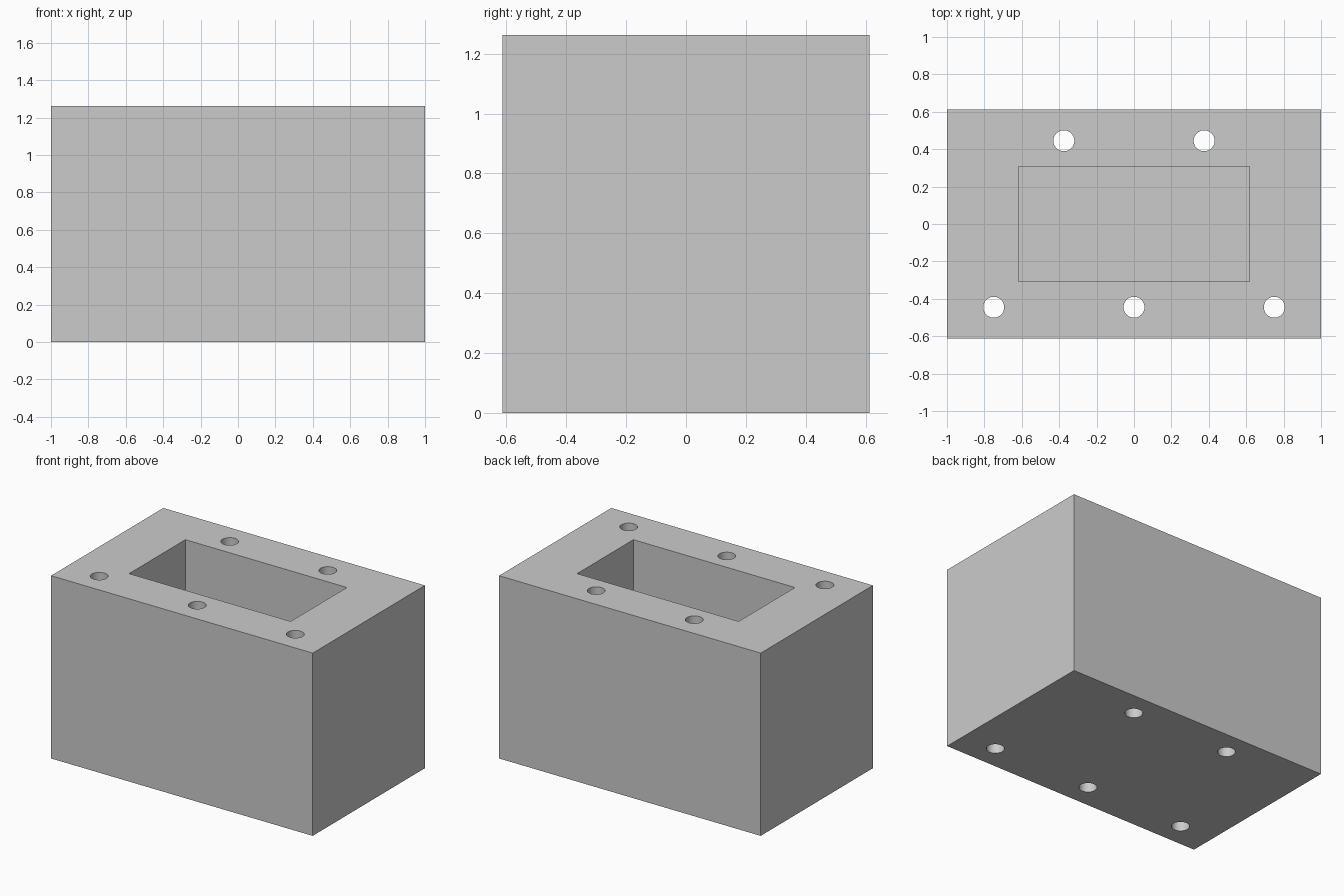
import bpy
import math

WIDTH, DEPTH, HEIGHT = 2.0, 1.225, 1.263
POCKET_X, POCKET_Y, FLOOR = 1.235, 0.614, 0.31
HOLE_RADIUS, HOLE_Y = 0.056, 0.445

default = bpy.data.objects.get("Cube")
if default:
    bpy.data.objects.remove(default, do_unlink=True)

# Single grey material
grey = bpy.data.materials.new("light grey")
grey.use_nodes = True
colour = (0.6, 0.6, 0.6, 1)
grey.diffuse_color = colour
grey.node_tree.nodes["Principled BSDF"].inputs["Base Color"].default_value = colour


def box(name, size, bottom):
    bpy.ops.mesh.primitive_cube_add(size=1, location=(0, 0, bottom + size[2] / 2))
    obj = bpy.context.object
    obj.name = name
    obj.scale = size
    bpy.ops.object.transform_apply(location=True, rotation=False, scale=True)
    obj.data.materials.append(grey)
    return obj


def cut(target, cutter):
    cutter.hide_render = True
    mod = target.modifiers.new(cutter.name, 'BOOLEAN')
    mod.operation = 'DIFFERENCE'
    mod.solver = 'EXACT'
    mod.object = cutter
    bpy.context.view_layer.objects.active = target
    bpy.ops.object.modifier_apply(modifier=mod.name)
    bpy.data.objects.remove(cutter, do_unlink=True)


# Solid block
block = box("block", (WIDTH, DEPTH, HEIGHT), 0)

# Blind pocket, open at the top
cut(block, box("pocket_cutter", (POCKET_X, POCKET_Y, HEIGHT), FLOOR))

# Through holes: three along the front, two along the back
holes = [(x, -HOLE_Y) for x in (-0.75, 0, 0.75)]
holes += [(x, HOLE_Y) for x in (-0.375, 0.375)]
for x, y in holes:
    bpy.ops.mesh.primitive_cylinder_add(
        vertices=48, radius=HOLE_RADIUS, depth=HEIGHT * 2, location=(x, y, HEIGHT / 2))
    cutter = bpy.context.object
    cutter.name = "hole_cutter"
    cutter.data.materials.append(grey)
    cut(block, cutter)

# Smooth hole walls, crisp block edges
bpy.ops.object.select_all(action='DESELECT')
block.select_set(True)
bpy.context.view_layer.objects.active = block
bpy.ops.object.shade_smooth_by_angle(angle=math.radians(30))
